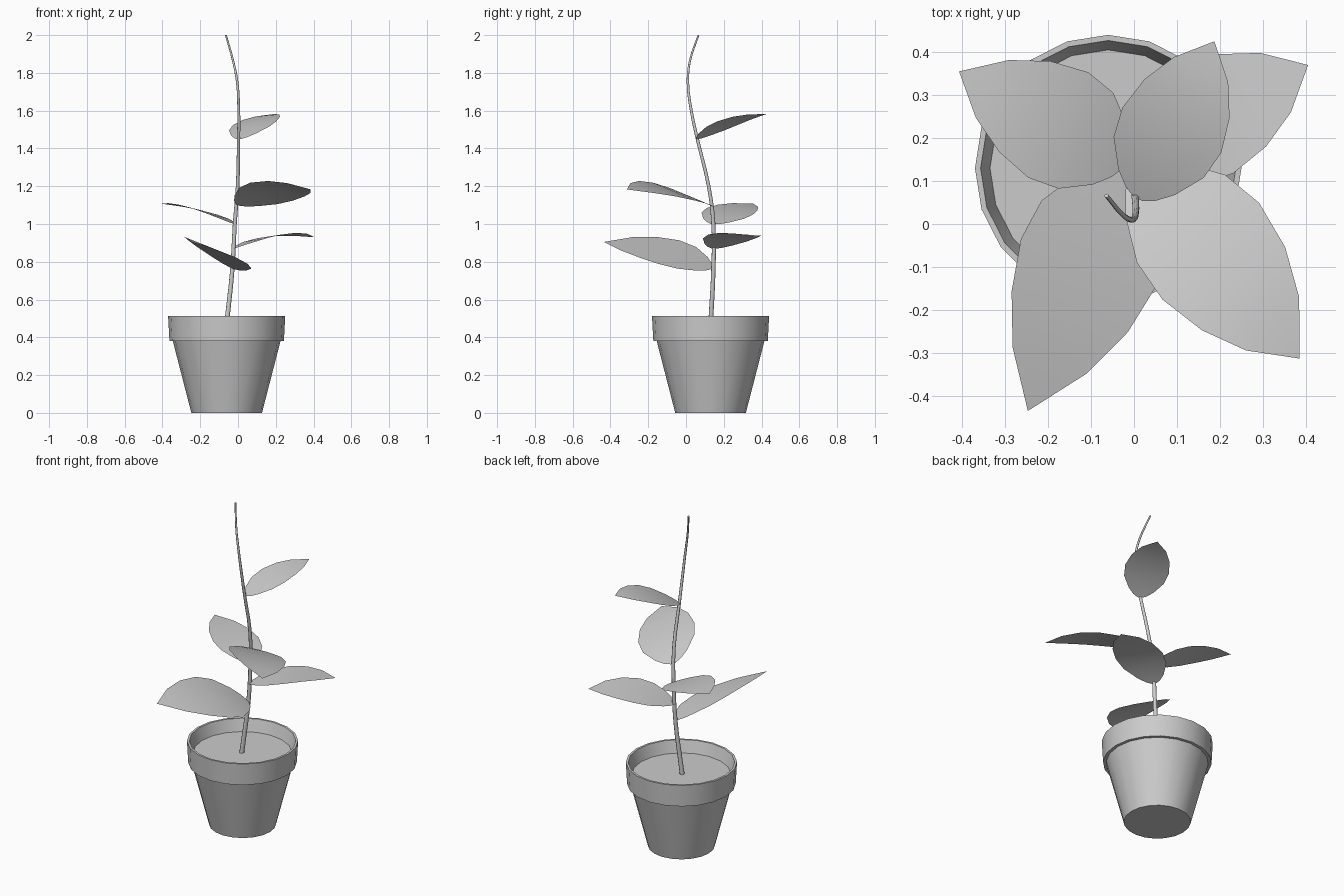
import bpy, math
from mathutils import Vector

if "Cube" in bpy.data.objects:
    bpy.data.objects.remove(bpy.data.objects["Cube"])

POT_X, POT_Y, SIDES = -0.06, 0.13, 20


def add_mesh(name, verts, faces, location=(0, 0, 0), angle=40):
    mesh = bpy.data.meshes.new(name)
    mesh.from_pydata(verts, [], faces)
    ob = bpy.data.objects.new(name, mesh)
    ob.location = location
    bpy.context.collection.objects.link(ob)
    bpy.ops.object.select_all(action='DESELECT')
    ob.select_set(True)
    bpy.context.view_layer.objects.active = ob
    bpy.ops.object.shade_smooth_by_angle(angle=math.radians(angle))
    return ob


def lathe(name, profile, cap_start=False, cap_end=False):
    verts = [(r * math.cos(2 * math.pi * i / SIDES), r * math.sin(2 * math.pi * i / SIDES), z)
             for r, z in profile for i in range(SIDES)]
    faces = []
    for k in range(len(profile) - 1):
        for i in range(SIDES):
            j = (i + 1) % SIDES
            faces.append((k * SIDES + i, k * SIDES + j, (k + 1) * SIDES + j, (k + 1) * SIDES + i))
    if cap_start:
        faces.append(tuple(reversed(range(SIDES))))
    if cap_end:
        last = (len(profile) - 1) * SIDES
        faces.append(tuple(range(last, last + SIDES)))
    return add_mesh(name, verts, faces, (POT_X, POT_Y, 0))


# Pot: tapered body, stepped rim, inner wall
lathe("pot", [(0.187, 0), (0.285, 0.38), (0.303, 0.38), (0.31, 0.512),
              (0.297, 0.512), (0.275, 0.44)], cap_start=True)

# Soil disc
lathe("soil", [(0.275, 0.44)], cap_end=True)

# Stem: tapered curved tube
path = [(-0.065, 0.128, 0.43), (-0.055, 0.133, 0.52), (-0.03, 0.145, 0.76), (-0.017, 0.145, 1.0),
        (-0.002, 0.12, 1.2), (0.003, 0.06, 1.45), (0.004, 0.028, 1.6), (-0.004, 0.01, 1.75),
        (-0.025, 0.02, 1.86), (-0.064, 0.066, 2.0)]
curve = bpy.data.curves.new("stem", 'CURVE')
curve.dimensions = '3D'
curve.bevel_depth = 0.014
curve.bevel_resolution = 2
curve.use_fill_caps = True
curve.resolution_u = 3
spline = curve.splines.new('BEZIER')
spline.bezier_points.add(len(path) - 1)
for i, (bp, p) in enumerate(zip(spline.bezier_points, path)):
    bp.co = p
    bp.handle_left_type = bp.handle_right_type = 'AUTO'
    bp.radius = 1 - 0.65 * i / (len(path) - 1)
stem = bpy.data.objects.new("stem", curve)
bpy.context.collection.objects.link(stem)
bpy.context.view_layer.objects.active = stem
stem.select_set(True)
bpy.ops.object.convert(target='MESH')
bpy.ops.object.shade_smooth_by_angle(angle=math.radians(60))

# Leaf outline: (distance along midrib, relative half width)
OUTLINE = [(0, 0.08), (0.03, 0.3), (0.1, 0.57), (0.25, 0.91), (0.42, 1.0),
           (0.62, 0.86), (0.81, 0.55), (1, 0)]
WIDEST = 0.43


def leaf(name, base, tip, left, right):
    """Arched blade through base, tip and the two widest edge points."""
    base, tip, left, right = map(Vector, (base, tip, left, right))
    bow = ((left + right) / 2 - base.lerp(tip, WIDEST)) / (WIDEST * (1 - WIDEST))
    side = (right - left) / 2
    verts, faces = [], []
    cols = 5
    for t, w in OUTLINE[:-1]:
        mid = base.lerp(tip, t) + bow * t * (1 - t)
        verts += [mid + side * w * (2 * c / (cols - 1) - 1) for c in range(cols)]
    verts.append(tip)
    rows = len(OUTLINE) - 1
    for r in range(rows):
        for c in range(cols - 1):
            a = r * cols + c
            if r < rows - 1:
                faces.append((a, a + 1, a + cols + 1, a + cols))
            else:
                faces.append((a, a + 1, len(verts) - 1))
    add_mesh(name, verts, faces, angle=80)


# Leaves from bottom to top
leaf("leaf_front_left", (-0.03, 0.135, 0.765), (-0.247, -0.435, 0.905),
     (0.05, -0.15, 0.79), (-0.265, -0.04, 0.915))
leaf("leaf_back_right", (-0.025, 0.145, 0.87), (0.405, 0.37, 0.93),
     (0.105, 0.37, 0.925), (0.235, 0.12, 0.945))
leaf("leaf_back_left", (-0.02, 0.14, 1.0), (-0.407, 0.355, 1.108),
     (-0.25, 0.11, 1.085), (-0.11, 0.355, 1.05))
leaf("leaf_front_right", (0.0, 0.125, 1.1), (0.385, -0.313, 1.183),
     (0.295, 0.045, 1.125), (0.07, -0.18, 1.22))
leaf("leaf_top", (0.01, 0.058, 1.45), (0.187, 0.425, 1.582),
     (-0.025, 0.275, 1.525), (0.205, 0.17, 1.545))
